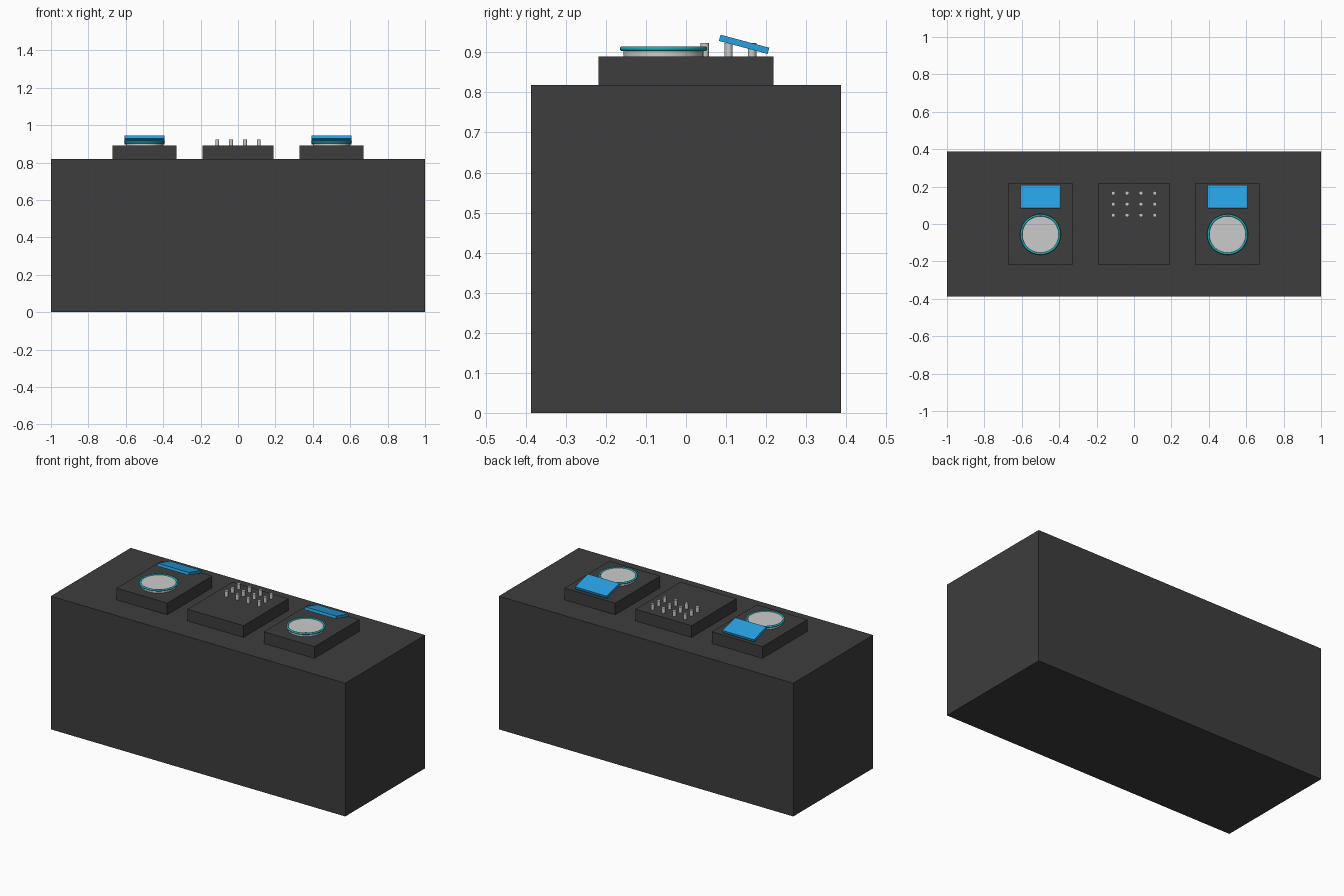
import bpy
from math import radians

cube = bpy.data.objects.get("Cube")
if cube:
    bpy.data.objects.remove(cube, do_unlink=True)


def make_material(name, rgb):
    m = bpy.data.materials.new(name)
    m.use_nodes = True
    m.diffuse_color = (*rgb, 1)
    bsdf = next(n for n in m.node_tree.nodes if n.type == "BSDF_PRINCIPLED")
    bsdf.inputs["Base Color"].default_value = (*rgb, 1)
    return m


DARK = make_material("charcoal", (0.047, 0.047, 0.047))
SILVER = make_material("silver", (0.6, 0.6, 0.6))
BLUE = make_material("screen blue", (0.02, 0.35, 0.75))
TEAL = make_material("ring teal", (0.01, 0.42, 0.47))


def finish(name, mat, smooth=False):
    ob = bpy.context.object
    ob.name = name
    ob.data.materials.append(mat)
    if smooth:
        bpy.ops.object.shade_smooth_by_angle(angle=radians(40))
    return ob


def box(name, mat, center, size, tilt=0):
    bpy.ops.mesh.primitive_cube_add(size=1, location=center)
    ob = finish(name, mat)
    ob.scale = size
    ob.rotation_euler.x = radians(tilt)


def cylinder(name, mat, x, y, bottom, top, radius, sides):
    bpy.ops.mesh.primitive_cylinder_add(
        vertices=sides, radius=radius, depth=top - bottom,
        location=(x, y, (bottom + top) / 2))
    finish(name, mat, True)


TABLE_TOP = 0.818
DECK_TOP = 0.89
deck_z = (TABLE_TOP + DECK_TOP) / 2
deck_h = DECK_TOP - TABLE_TOP

# Solid booth table
box("table", DARK, (0, 0, TABLE_TOP / 2), (2, 0.775, TABLE_TOP))

# A deck on each side: body, platter, glowing ring and tilted screen
for side, x in (("left", 0.5), ("right", -0.5)):
    box(f"{side}_deck", DARK, (x, 0, deck_z), (0.344, 0.436, deck_h))
    cylinder(f"{side}_platter", SILVER, x, -0.056, DECK_TOP, 0.91, 0.1, 32)
    bpy.ops.mesh.primitive_torus_add(
        major_radius=0.103, minor_radius=0.006, major_segments=48,
        minor_segments=12, location=(x, -0.056, 0.909))
    finish(f"{side}_platter_ring", TEAL, True)
    box(f"{side}_screen", BLUE, (x, 0.145, 0.92), (0.214, 0.126, 0.016), -15)

# Mixer with a grid of knobs
box("mixer", DARK, (0, 0, deck_z), (0.38, 0.436, deck_h))
for row in range(3):
    for col in range(4):
        cylinder(f"mixer_knob_{row + 1}_{col + 1}", SILVER,
                 (col - 1.5) * 0.074, 0.047 + row * 0.059,
                 DECK_TOP, 0.923, 0.0105, 16)
